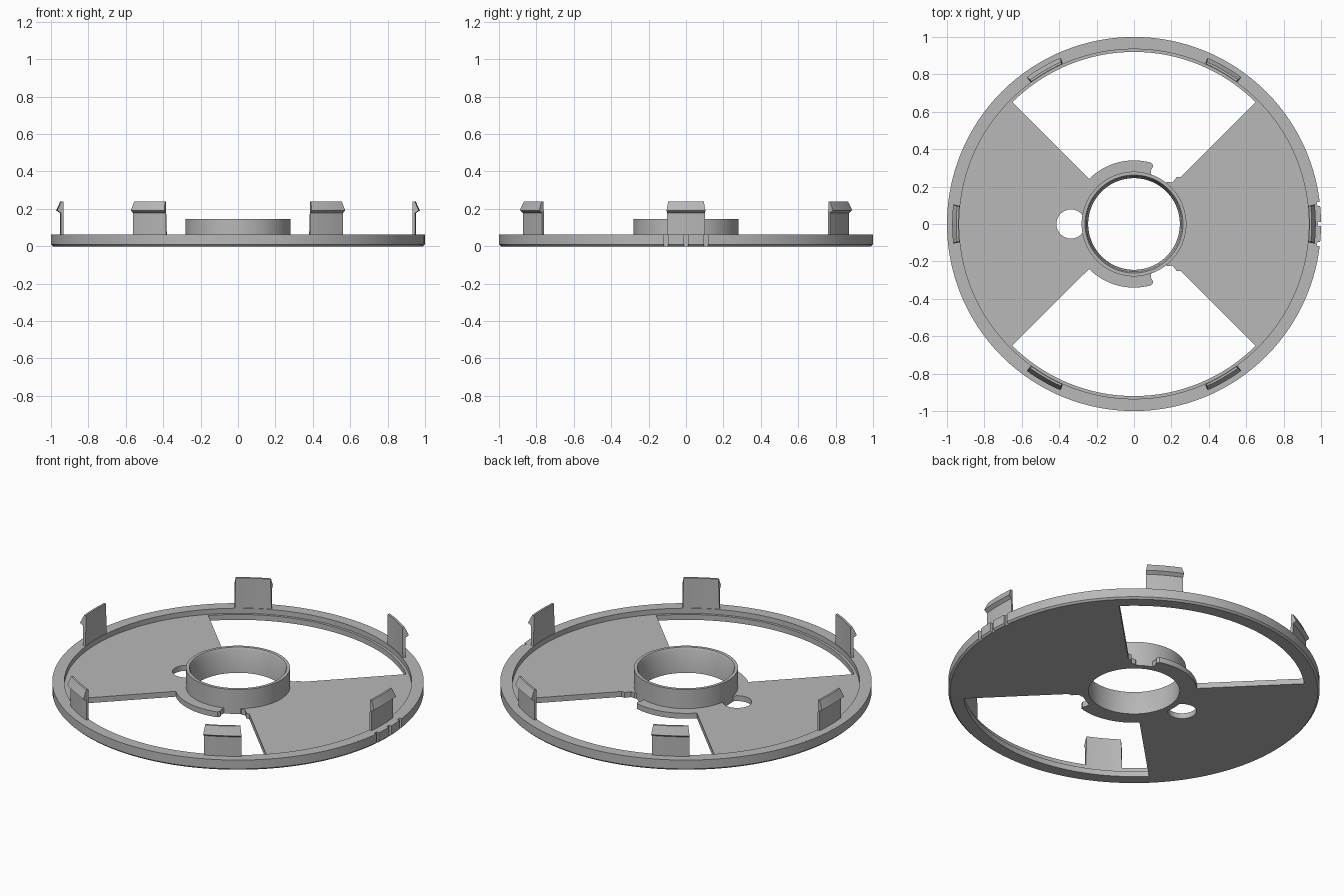
import bpy, bmesh, math
from math import cos, sin, radians, pi

if "Cube" in bpy.data.objects:
    bpy.data.objects.remove(bpy.data.objects["Cube"], do_unlink=True)

grey = bpy.data.materials.new("matte grey")
grey.use_nodes = True
colour = (0.48, 0.48, 0.48, 1)
grey.diffuse_color = colour
grey.node_tree.nodes["Principled BSDF"].inputs["Base Color"].default_value = colour


def finish(name, bm):
    """Weld, orient and shade a part."""
    bmesh.ops.remove_doubles(bm, verts=bm.verts, dist=0.0002)
    bmesh.ops.recalc_face_normals(bm, faces=bm.faces)
    mesh = bpy.data.meshes.new(name)
    bm.to_mesh(mesh)
    bm.free()
    mesh.materials.append(grey)
    ob = bpy.data.objects.new(name, mesh)
    bpy.context.collection.objects.link(ob)
    bpy.ops.object.select_all(action='DESELECT')
    ob.select_set(True)
    bpy.context.view_layer.objects.active = ob
    bpy.ops.object.shade_smooth_by_angle(angle=radians(30))
    return ob


def loft(name, sections, closed):
    """Join equal cross-sections into a solid, closed in a loop or capped."""
    bm = bmesh.new()
    rows = [[bm.verts.new(p) for p in s] for s in sections]
    n = len(rows[0])
    for i in range(len(rows) if closed else len(rows) - 1):
        a, b = rows[i], rows[(i + 1) % len(rows)]
        for j in range(n):
            k = (j + 1) % n
            bm.faces.new((a[j], b[j], b[k], a[k]))
    if not closed:
        bm.faces.new(rows[0])
        bm.faces.new(rows[-1])
    return finish(name, bm)


def arc(r, a0, a1, n):
    angles = [radians(a0 + (a1 - a0) * i / n) for i in range(n + 1)]
    return [(r * cos(a), r * sin(a)) for a in angles]


def circle(r, n, cx=0):
    return [(x + cx, y) for x, y in arc(r, 0, 360, n)[:-1]]


def plate(name, outlines, z0, z1):
    """Extrude a filled outline; the inner outlines become holes."""
    cu = bpy.data.curves.new(name, 'CURVE')
    cu.dimensions, cu.fill_mode = '2D', 'BOTH'
    cu.extrude = (z1 - z0) / 2
    for pts in outlines:
        sp = cu.splines.new('POLY')
        sp.points.add(len(pts) - 1)
        for p, (x, y) in zip(sp.points, pts):
            p.co = (x, y, 0, 1)
        sp.use_cyclic_u = True
    tmp = bpy.data.objects.new("outline", cu)
    bpy.context.collection.objects.link(tmp)
    mesh = tmp.evaluated_get(bpy.context.evaluated_depsgraph_get()).to_mesh()
    bm = bmesh.new()
    bm.from_mesh(mesh)
    bmesh.ops.translate(bm, verts=bm.verts, vec=(0, 0, (z0 + z1) / 2))
    bpy.data.objects.remove(tmp, do_unlink=True)
    return finish(name, bm)


# Outer rim, with three narrow grooves on its left edge
half = 0.011
grooves = [-0.108, 0, 0.108]
stations = [(2 * pi * i / 128, 1) for i in range(128)]
stations = [(a - 2 * pi if a > pi else a, r) for a, r in stations]
stations = [s for s in stations if all(abs(s[0] - g) > half + 0.002 for g in grooves)]
for g in grooves:
    stations += [(g - half, 1), (g - half + 0.0004, 0.985),
                 (g + half - 0.0004, 0.985), (g + half, 1)]
stations.sort()
rim = [(0.92, 0), (0.99, 0), (1, 0.01), (1, 0.062),
       (0.935, 0.062), (0.935, 0.032), (0.92, 0.032)]
loft("outer_rim", [[(min(r, lim) * cos(a), min(r, lim) * sin(a), z)
                    for r, z in rim] for a, lim in stations], True)

# Two-winged base plate with flange, slots and a round hole
opening = (arc(0.92, 45, 135, 32) + arc(0.34, 135, 74, 20)
           + [(0.103, 0.31), (0.092, 0.29)] + arc(0.27, 70, 53, 6)
           + [(0.18, 0.225), (0.205, 0.222), (0.228, 0.25), (0.25, 0.25)])
mirrored = [(x, -y) for x, y in opening]
plate("base_plate", [circle(0.925, 128), opening, mirrored,
                     circle(0.252, 96), circle(0.078, 32, -0.337)], 0, 0.032)

# Central hub collar
hub = [(0.245, 0), (0.28, 0), (0.28, 0.145), (0.262, 0.145), (0.255, 0.132)]
loft("hub_collar", [[(r * cos(2 * pi * i / 96), r * sin(2 * pi * i / 96), z)
                     for r, z in hub] for i in range(96)], True)

# Six snap clips with outward hooks; the hook narrows towards its tip
clip = [(0.938, 0.03), (0.953, 0.03), (0.953, 0.178), (0.972, 0.192),
        (0.95, 0.24), (0.938, 0.24)]
for c in range(6):
    sections = []
    for i in range(9):
        t = i / 4 - 1
        row = []
        for r, z in clip:
            a = radians(60 * c) + t * (0.1 if z > 0.2 else 0.107)
            row.append((r * cos(a), r * sin(a), z))
        sections.append(row)
    loft("snap_clip_%d" % (c + 1), sections, False)
